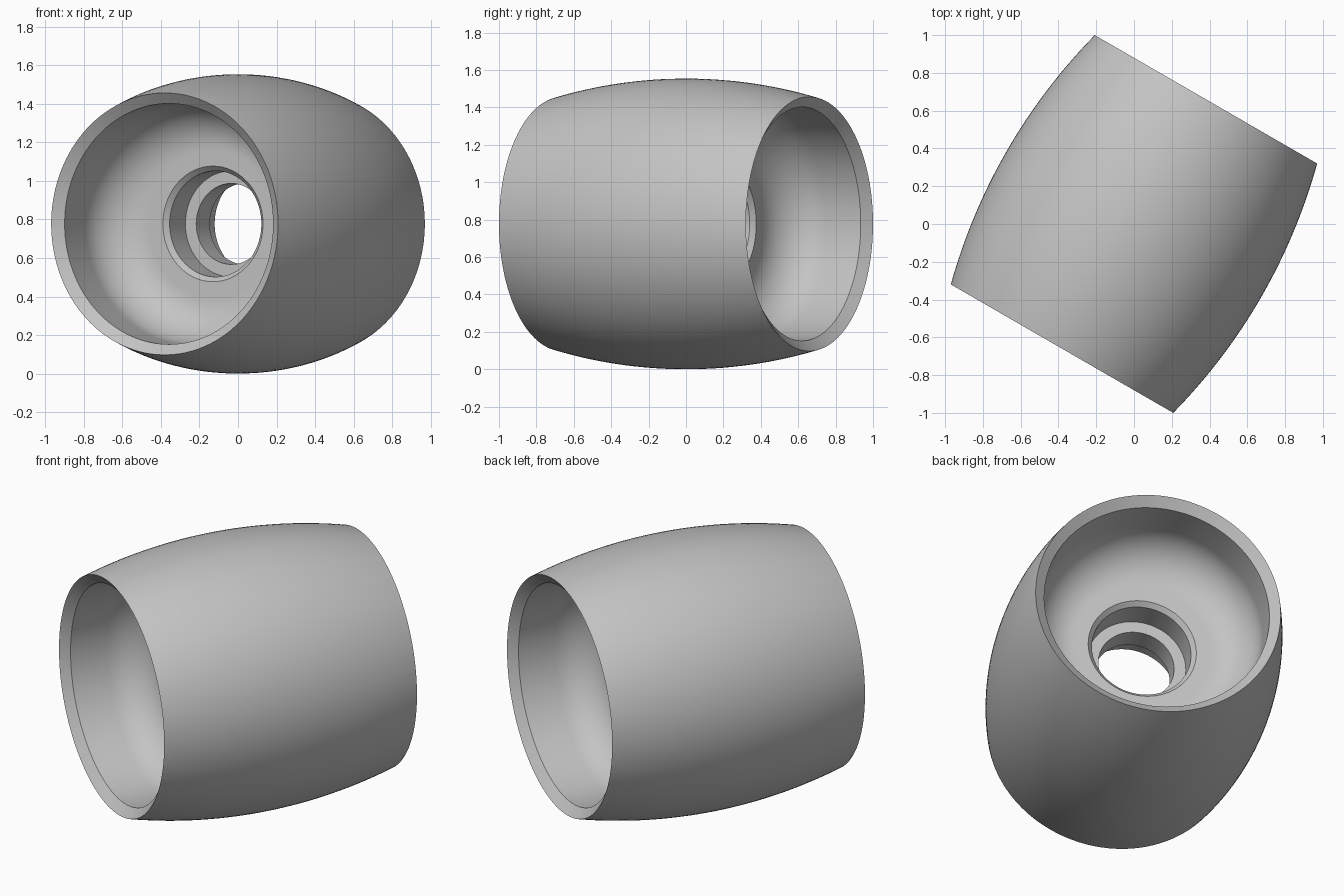
import bpy, bmesh
from math import sin, cos, pi, radians, sqrt
from mathutils import Vector, Matrix

cube = bpy.data.objects.get("Cube")
if cube:
    bpy.data.objects.remove(cube, do_unlink=True)

HALF_WIDTH, END_RADIUS, CROWN_RADIUS = 0.762, 0.68, 0.777
STEPS = 128

grey = bpy.data.materials.new("plain_grey")
grey.use_nodes = True
grey.diffuse_color = (0.55, 0.55, 0.55, 1)
grey.node_tree.nodes["Principled BSDF"].inputs["Base Color"].default_value = grey.diffuse_color


def arc(center, radius, start, end, count):
    """Points (radius, axial) along a circular arc, angles in degrees."""
    return [(center[0] + radius * cos(radians(start + (end - start) * i / count)),
             center[1] + radius * sin(radians(start + (end - start) * i / count)))
            for i in range(count + 1)]


# Crowned tread, from the middle to the rim
rise = CROWN_RADIUS - END_RADIUS
curve = (HALF_WIDTH ** 2 + rise ** 2) / (2 * rise)
tread = []
for i in range(17):
    a = HALF_WIDTH * i / 16
    tread.append((CROWN_RADIUS - curve + sqrt(curve ** 2 - a ** 2), a))

# Bevelled rim, rounded dish, bevelled bearing seat and axle bore
dish = [(0.625, 0.718)] + arc((0.385, 0.50), 0.24, 0, -90, 16)
seat = [(0.30, 0.26), (0.275, 0.234), (0.275, 0.07), (0.21, 0.07)]
half = tread + dish + seat

# Mirror the half profile into a closed loop
profile = half + [(r, -a) for r, a in reversed(half[1:])]

# Revolve the profile around the axle
bm = bmesh.new()
rings = []
for s in range(STEPS):
    t = 2 * pi * s / STEPS
    rings.append([bm.verts.new((r * cos(t), r * sin(t), a)) for r, a in profile])
n = len(profile)
for s in range(STEPS):
    here, there = rings[s], rings[(s + 1) % STEPS]
    for k in range(n):
        m = (k + 1) % n
        bm.faces.new((here[k], there[k], there[m], here[m]))
bmesh.ops.recalc_face_normals(bm, faces=bm.faces)

# Lay the axle level, turned 30 degrees from the front-back line
turn = Vector((0, 0, 1)).rotation_difference(Vector((sin(pi / 6), cos(pi / 6), 0)))
bm.transform(Matrix.Translation((0, 0, CROWN_RADIUS)) @ turn.to_matrix().to_4x4())

mesh = bpy.data.meshes.new("wheel")
bm.to_mesh(mesh)
bm.free()
mesh.materials.append(grey)
wheel = bpy.data.objects.new("wheel", mesh)
bpy.context.collection.objects.link(wheel)

# Smooth curves with crisp rims
bpy.ops.object.select_all(action='DESELECT')
wheel.select_set(True)
bpy.context.view_layer.objects.active = wheel
bpy.ops.object.shade_smooth_by_angle(angle=radians(30))
